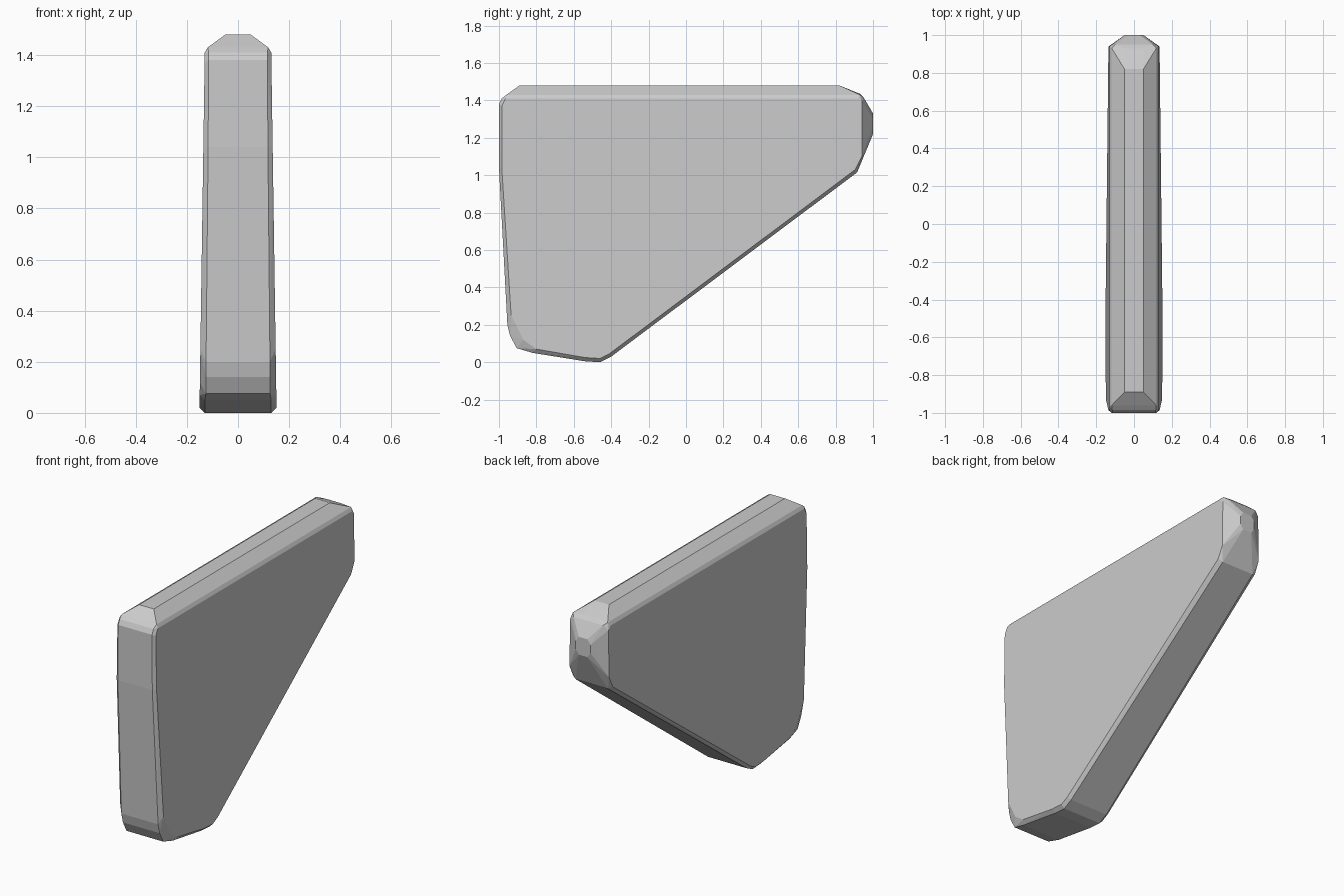
import bpy, bmesh

# Rim of the wedge slab: y, z, half-width
rim = [
    (-0.89, 1.48, 0.05), (0.82, 1.48, 0.05),                           # top ridge
    (-0.985, 1.41, 0.115), (-1.0, 1.38, 0.115), (-1.0, 1.04, 0.117),   # front face
    (-0.955, 0.20, 0.125), (-0.94, 0.14, 0.125), (-0.905, 0.075, 0.125),
    (-0.82, 0.05, 0.13), (-0.54, 0.005, 0.13), (-0.46, 0.0, 0.13),     # foot
    (-0.40, 0.03, 0.13), (0.915, 1.015, 0.11),                         # sloping underside
    (1.0, 1.22, 0.03), (1.0, 1.33, 0.03), (1.0, 1.25, 0.05), (1.0, 1.30, 0.05),
    (0.95, 1.415, 0.10), (0.93, 1.435, 0.05),                          # blunt tip
]
# Outline of the flat sides: y, z (thickness tapers with height)
side = [
    (-0.965, 1.41), (-0.985, 1.37), (-0.985, 1.04), (-0.935, 0.25),
    (-0.87, 0.12), (-0.80, 0.07), (-0.54, 0.025), (-0.46, 0.02),
    (-0.41, 0.045), (0.905, 1.03), (0.94, 1.10), (0.94, 1.39), (0.92, 1.41),
]
# Narrow bevel between the sides and the sloping top
shoulder = [(-0.96, 1.43, 0.118), (0.93, 1.43, 0.118)]


def half_width(z):
    return 0.151 - 0.0148 * z


points = rim + shoulder + [(y, z, half_width(z)) for y, z in side]
bm = bmesh.new()
for y, z, w in points:
    for s in (-1, 1):
        bm.verts.new((s * w, y, z))
hull = bmesh.ops.convex_hull(bm, input=bm.verts)
loose = [v for v in bm.verts if not v.link_faces]
bmesh.ops.delete(bm, geom=loose, context='VERTS')
# Merge coplanar triangles into clean facets
bmesh.ops.dissolve_limit(bm, angle_limit=0.01, verts=bm.verts, edges=bm.edges)
bmesh.ops.recalc_face_normals(bm, faces=bm.faces)

mesh = bpy.data.meshes.new("wedge_slab")
bm.to_mesh(mesh)
bm.free()
slab = bpy.data.objects.new("wedge_slab", mesh)
bpy.context.collection.objects.link(slab)
